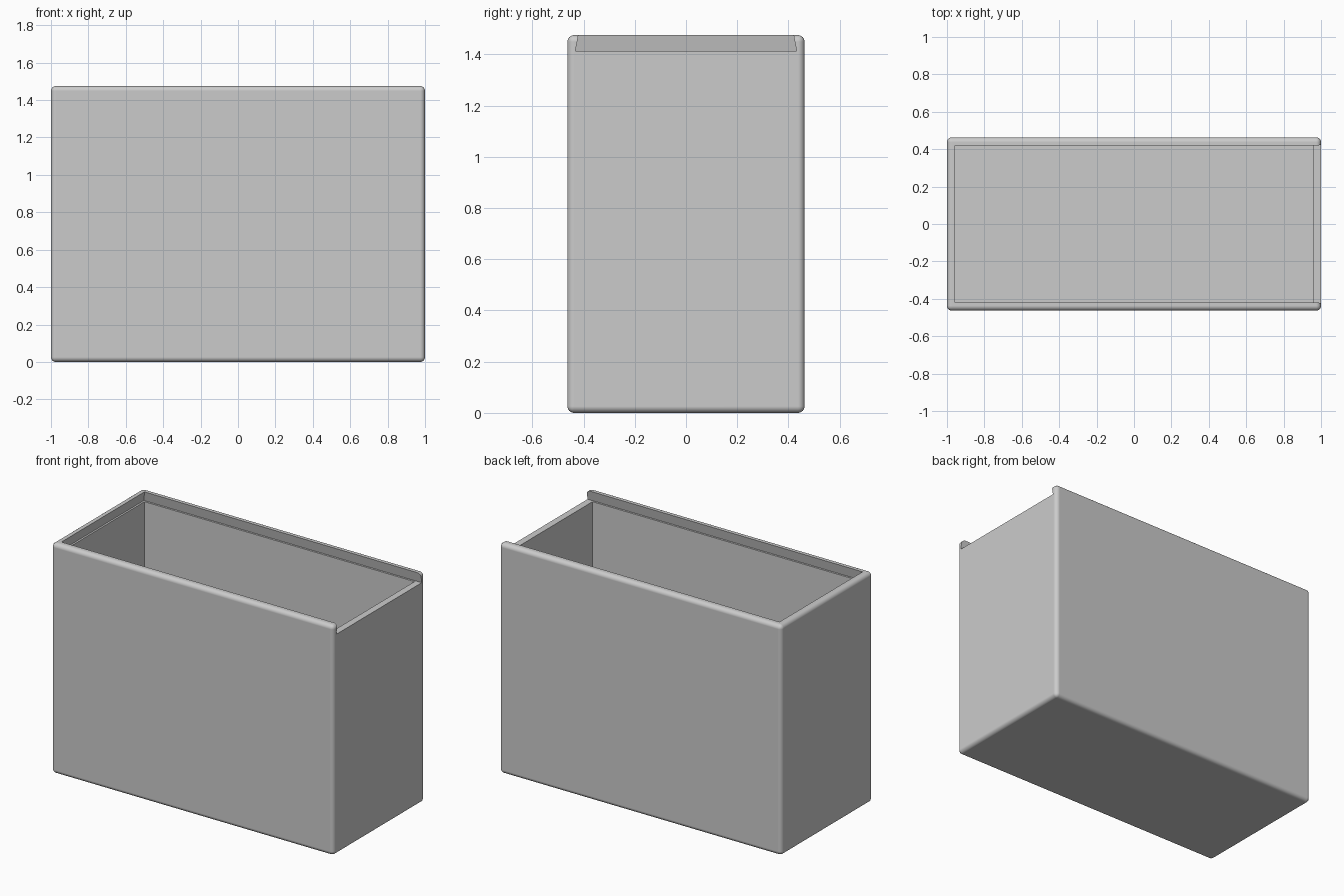
import bpy, bmesh, math

if "Cube" in bpy.data.objects:
    bpy.data.objects.remove(bpy.data.objects["Cube"])

HX, HY, H = 1.0, 0.463, 1.475      # outer half sizes and height
IX, IY = 0.957, 0.42               # inner half sizes
FLOOR, GROOVE = 0.045, 1.412       # floor thickness, lid groove height
RADIUS = 0.026


def frustum(name, bottom, top):
    """Box between two rectangles (x0, x1, y0, y1, z)."""
    bm = bmesh.new()
    rings = []
    for x0, x1, y0, y1, z in (bottom, top):
        rings.append([bm.verts.new(p) for p in
                      ((x0, y0, z), (x1, y0, z), (x1, y1, z), (x0, y1, z))])
    lo, hi = rings
    bm.faces.new(lo[::-1])
    bm.faces.new(hi)
    for i in range(4):
        j = (i + 1) % 4
        bm.faces.new((lo[i], lo[j], hi[j], hi[i]))
    mesh = bpy.data.meshes.new(name)
    bm.to_mesh(mesh)
    bm.free()
    obj = bpy.data.objects.new(name, mesh)
    bpy.context.collection.objects.link(obj)
    return obj


grey = bpy.data.materials.new("light grey")
grey.diffuse_color = (0.6, 0.6, 0.6, 1)
grey.use_nodes = True
grey.node_tree.nodes["Principled BSDF"].inputs["Base Color"].default_value = grey.diffuse_color

# Rounded outer block
box = frustum("box_body", (-HX, HX, -HY, HY, 0), (-HX, HX, -HY, HY, H))
box.data.materials.append(grey)
bm = bmesh.new()
bm.from_mesh(box.data)
bmesh.ops.bevel(bm, geom=bm.edges[:], offset=RADIUS, segments=6,
                profile=0.5, affect='EDGES')
bm.to_mesh(box.data)
bm.free()

# Cavity, and the undercut lid groove that runs out through the +x end
TOP = H + 0.03
slope = 0.012 / (H - GROOVE)
under = 0.012
over = under - slope * (TOP - GROOVE)
cavity = frustum("cavity_cutter", (-IX, IX, -IY, IY, FLOOR),
                 (-IX, IX, -IY, IY, GROOVE + 0.02))
groove = frustum("groove_cutter",
                 (-IX - under, HX + 0.2, -IY - under, IY + under, GROOVE),
                 (-IX - over, HX + 0.2, -IY - over, IY + over, TOP))

bpy.context.view_layer.objects.active = box
box.select_set(True)
for cutter in (cavity, groove):
    cutter.hide_render = True
    cutter.data.materials.append(grey)
    mod = box.modifiers.new(cutter.name, 'BOOLEAN')
    mod.operation = 'DIFFERENCE'
    mod.solver = 'EXACT'
    mod.object = cutter
    bpy.ops.object.modifier_apply(modifier=mod.name)
    bpy.data.objects.remove(cutter)

# Smooth rounded edges, crisp flat walls
bpy.ops.object.shade_smooth_by_angle(angle=math.radians(30))
weighted = box.modifiers.new("weighted_normals", 'WEIGHTED_NORMAL')
weighted.keep_sharp = True
